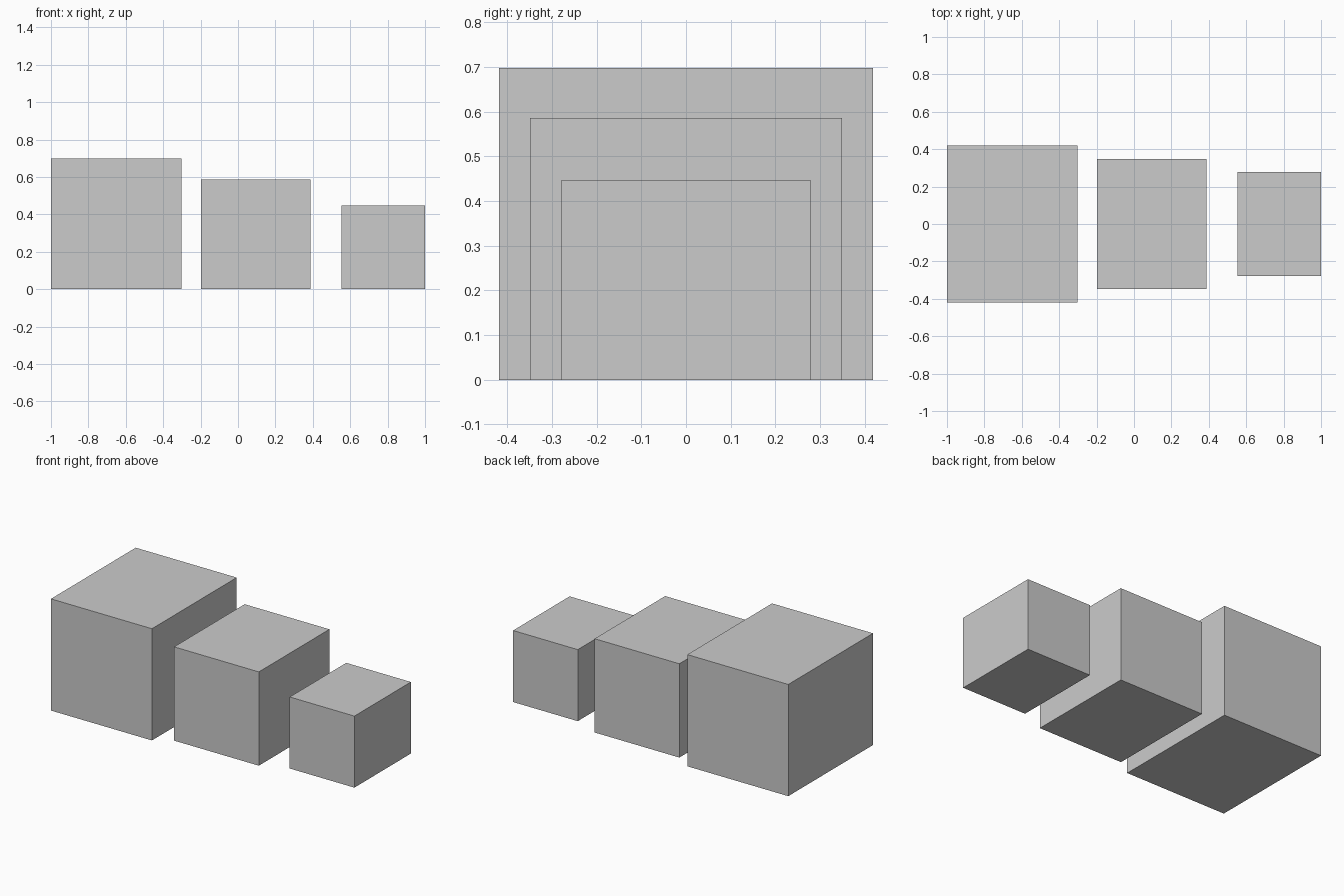
import bpy

if "Cube" in bpy.data.objects:
    bpy.data.objects.remove(bpy.data.objects["Cube"])


def block(name, x0, x1, depth, height):
    """Rectangular block standing on the floor, centred on y = 0."""
    bpy.ops.mesh.primitive_cube_add(size=1, location=((x0 + x1) / 2, 0, height / 2))
    obj = bpy.context.object
    obj.name = name
    obj.scale = (x1 - x0, depth, height)
    bpy.ops.object.transform_apply(location=False, rotation=False, scale=True)
    return obj


# Three blocks in a row, descending in size
block("large_block", -1.0, -0.302, 0.837, 0.698)
block("medium_block", -0.198, 0.388, 0.697, 0.586)
block("small_block", 0.553, 1.0, 0.558, 0.447)
